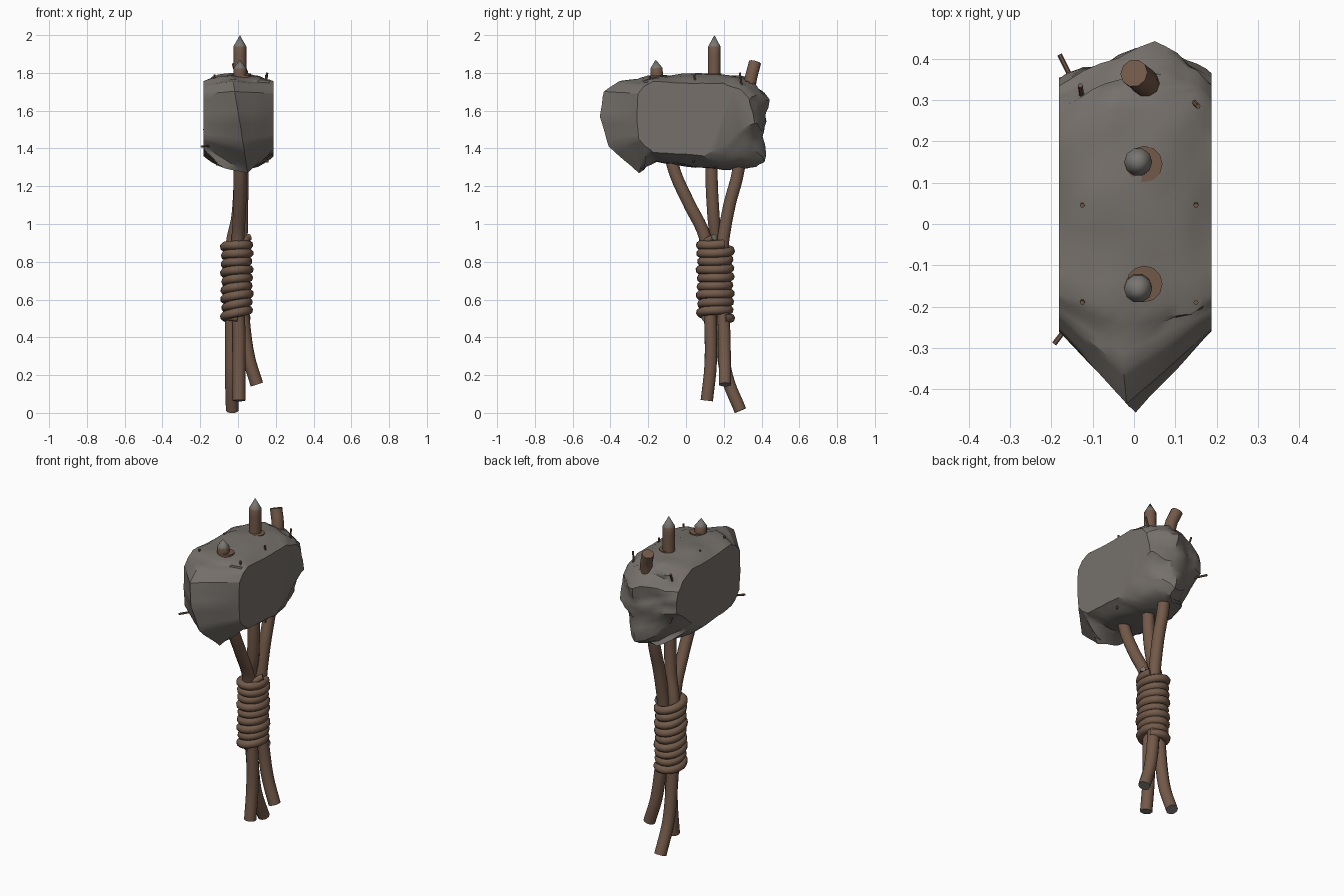
import bpy, bmesh, math, random
from mathutils import Vector, noise

if "Cube" in bpy.data.objects:
    bpy.data.objects.remove(bpy.data.objects["Cube"])

random.seed(4)


def material(name, rgb):
    m = bpy.data.materials.new(name)
    m.diffuse_color = (*rgb, 1)
    m.use_nodes = True
    m.node_tree.nodes["Principled BSDF"].inputs["Base Color"].default_value = m.diffuse_color
    return m


STONE = material("grey stone", (0.18, 0.163, 0.147))
WOOD = material("brown wood", (0.17, 0.10, 0.066))
CUT = material("weathered cut wood", (0.19, 0.18, 0.165))
ROPE = material("vine brown", (0.17, 0.103, 0.068))


def finish(bm, name, mats, angle=55):
    bmesh.ops.recalc_face_normals(bm, faces=bm.faces)
    me = bpy.data.meshes.new(name)
    bm.to_mesh(me)
    bm.free()
    ob = bpy.data.objects.new(name, me)
    bpy.context.collection.objects.link(ob)
    for m in mats:
        me.materials.append(m)
    bpy.ops.object.select_all(action='DESELECT')
    ob.select_set(True)
    bpy.context.view_layer.objects.active = ob
    bpy.ops.object.shade_smooth_by_angle(angle=math.radians(angle))
    return ob


def spline(pts, n):
    """Catmull-Rom curve through the points."""
    p = [Vector(q) for q in pts]
    p = [2 * p[0] - p[1]] + p + [2 * p[-1] - p[-2]]
    out = []
    for i in range(1, len(p) - 2):
        a, b, c, d = p[i - 1:i + 3]
        for k in range(n):
            t = k / n
            out.append(0.5 * (2 * b + (c - a) * t + (2 * a - 5 * b + 4 * c - d) * t * t
                              + (3 * b - a - 3 * c + d) * t ** 3))
    return out + [p[-2]]


def tube(name, path, r, sides=10, mats=(WOOD, CUT), tip=0, start_mat=1):
    """Sweep a round section; ends take the second material, tip > 0 makes a point."""
    bm = bmesh.new()
    rings = []
    side = Vector((1, 0, 0.02))
    for i, c in enumerate(path):
        d = (path[min(i + 1, len(path) - 1)] - path[max(i - 1, 0)]).normalized()
        side = (side - d * side.dot(d)).normalized()
        up = d.cross(side)
        rings.append([bm.verts.new(c + r * (math.cos(a) * side + math.sin(a) * up))
                      for a in (2 * math.pi * k / sides for k in range(sides))])
    for a, b in zip(rings, rings[1:]):
        for k in range(sides):
            j = (k + 1) % sides
            bm.faces.new((a[k], a[j], b[j], b[k]))
    bm.faces.new(rings[-1]).material_index = 1
    if tip:
        d = (path[0] - path[1]).normalized()
        apex = bm.verts.new(path[0] + d * tip)
        for k in range(sides):
            bm.faces.new((rings[0][k], rings[0][(k + 1) % sides], apex)).material_index = 1
    else:
        bm.faces.new(rings[0]).material_index = start_mat
    return finish(bm, name, mats)


# Stone head: (flat side y, z, middle y, z) outline, lofted across x
OUTLINE = [(-.26, 1.55, -.455, 1.57), (-.255, 1.69, -.435, 1.70), (-.22, 1.73, -.35, 1.757),
           (-.17, 1.755, -.20, 1.78), (.05, 1.745, .05, 1.798), (.20, 1.745, .28, 1.78),
           (.29, 1.71, .37, 1.74), (.335, 1.66, .445, 1.67), (.35, 1.60, .415, 1.58),
           (.355, 1.53, .425, 1.50), (.26, 1.475, .415, 1.33), (.19, 1.41, .37, 1.30),
           (.10, 1.36, .20, 1.29), (-.05, 1.37, 0, 1.305), (-.17, 1.38, -.16, 1.33),
           (-.215, 1.41, -.25, 1.27), (-.25, 1.45, -.41, 1.41)]
fine = []
for i, a in enumerate(OUTLINE):
    b = OUTLINE[(i + 1) % len(OUTLINE)]
    fine += [Vector(a).lerp(Vector(b), k / 4) for k in range(4)]
bm = bmesh.new()
rings = []
for s in (-1, -.9, -.75, -.58, -.4, -.2, 0, .2, .4, .58, .75, .9, 1):
    t = abs(s)
    ring = []
    for sy, sz, my, mz in fine:
        front = my < -0.24
        f = t ** (1.0 if front else 1.4 if my > 0.36 else 2.4)
        y, z = my + (sy - my) * f, mz + (sz - mz) * f
        shift = -0.02 + (1.7 - mz) * 0.16 if front else 0.05 if my > 0.36 else 0
        v = Vector((s * 0.185 + 0.003 + shift * (1 - t), y, z))
        # lumpy surface, roughest at the back; the side rim only wavers in its own plane
        amp = 0.004 if front else 0.024 if y > 0.3 else 0.014
        n = noise.noise_vector(v * 11) + 0.4 * noise.noise_vector(v * 27)
        v += Vector((0.3 * n.x if t < 1 else 0, n.y, n.z)) * amp * min(1, 0.5 + 3 * (1 - t))
        ring.append(bm.verts.new(v))
    rings.append(ring)
N = len(fine)
for a, b in zip(rings, rings[1:]):
    for k in range(N):
        bm.faces.new((a[k], a[(k + 1) % N], b[(k + 1) % N], b[k]))
bm.faces.new(rings[0])
bm.faces.new(rings[-1])
finish(bm, "stone_head", [STONE], 32)

# Three handle sticks, listed from top to bottom
tube("front_stick", spline([(.01, -.157, 1.825), (.01, -.14, 1.65), (.01, -.07, 1.31), (.01, .01, 1.12),
                            (0, .10, .93), (-.01, .118, .7), (.005, .13, .45), (.005, .13, .25),
                            (.005, .11, .065)], 5), 0.034, tip=0.045)
tube("middle_stick", spline([(.01, .15, 1.94), (.01, .148, 1.7), (.012, .135, 1.3), (.0, .145, 1.05),
                             (-.03, .16, .9), (-.04, .165, .7), (-.035, .18, .45), (-.035, .215, .2),
                             (-.03, .288, .012)], 5), 0.034, tip=0.06)
tube("back_stick", spline([(0, .365, 1.855), (.03, .335, 1.72), (.022, .28, 1.3), (.02, .23, 1.1),
                           (.017, .195, .9), (.017, .185, .7), (.03, .20, .48), (.055, .205, .3),
                           (.10, .207, .15)], 5), 0.034, start_mat=0)

# Wood collars nearly flush with the stone where two sticks leave it
for label, y, z in (("front", -.145, 1.79), ("middle", .145, 1.796)):
    tube(label + "_stick_collar", [Vector((.025, y, z)), Vector((.025, y, 1.74))],
         0.044, 12, (WOOD, WOOD))

# Vine binding wound round the handle
TURNS, STEPS = 9, 20
coil = []
for i in range(TURNS * STEPS + 1):
    u = i / (TURNS * STEPS)
    a = 2 * math.pi * TURNS * u + 0.6
    w = 1 + 0.06 * math.sin(a * 0.37 + 1)
    coil.append(Vector((-.006 + .062 * w * math.cos(a), .155 + .076 * w * math.sin(a),
                        .498 + .402 * u + .007 * math.sin(a * 1.04 + 2))))
tube("vine_binding", coil, 0.0245, 8, (ROPE, CUT))
tube("vine_knot", spline([(-.03, .10, .90), (.03, .11, .91), (.05, .14, .925), (.062, .15, .93)], 4),
     0.018, 8, (ROPE, CUT))
tube("vine_tail", spline([(.0, .10, .50), (-.05, .12, .505), (-.078, .15, .505)], 4),
     0.018, 8, (ROPE, CUT))

# Thin twigs poking out of the stone
TWIGS = [((-.125, .30, 1.68), (-.13, .335, 1.755)), ((.14, .30, 1.70), (.155, .285, 1.80)),
         ((-.125, .05, 1.72), (-.125, .045, 1.79)), ((.15, .05, 1.72), (.15, .045, 1.79)),
         ((-.125, -.18, 1.72), (-.125, -.19, 1.785)), ((.15, -.19, 1.72), (.15, -.19, 1.785)),
         ((-.125, .05, 1.40), (-.11, .05, 1.31)), ((.15, .05, 1.42), (.155, .04, 1.325)),
         ((-.125, .30, 1.50), (-.18, .41, 1.50)), ((-.14, -.22, 1.415), (-.193, -.29, 1.41))]
for i, (a, b) in enumerate(TWIGS):
    tube(f"twig_{i + 1}", [Vector(a), Vector(b)], 0.006, 6, (WOOD, WOOD))
